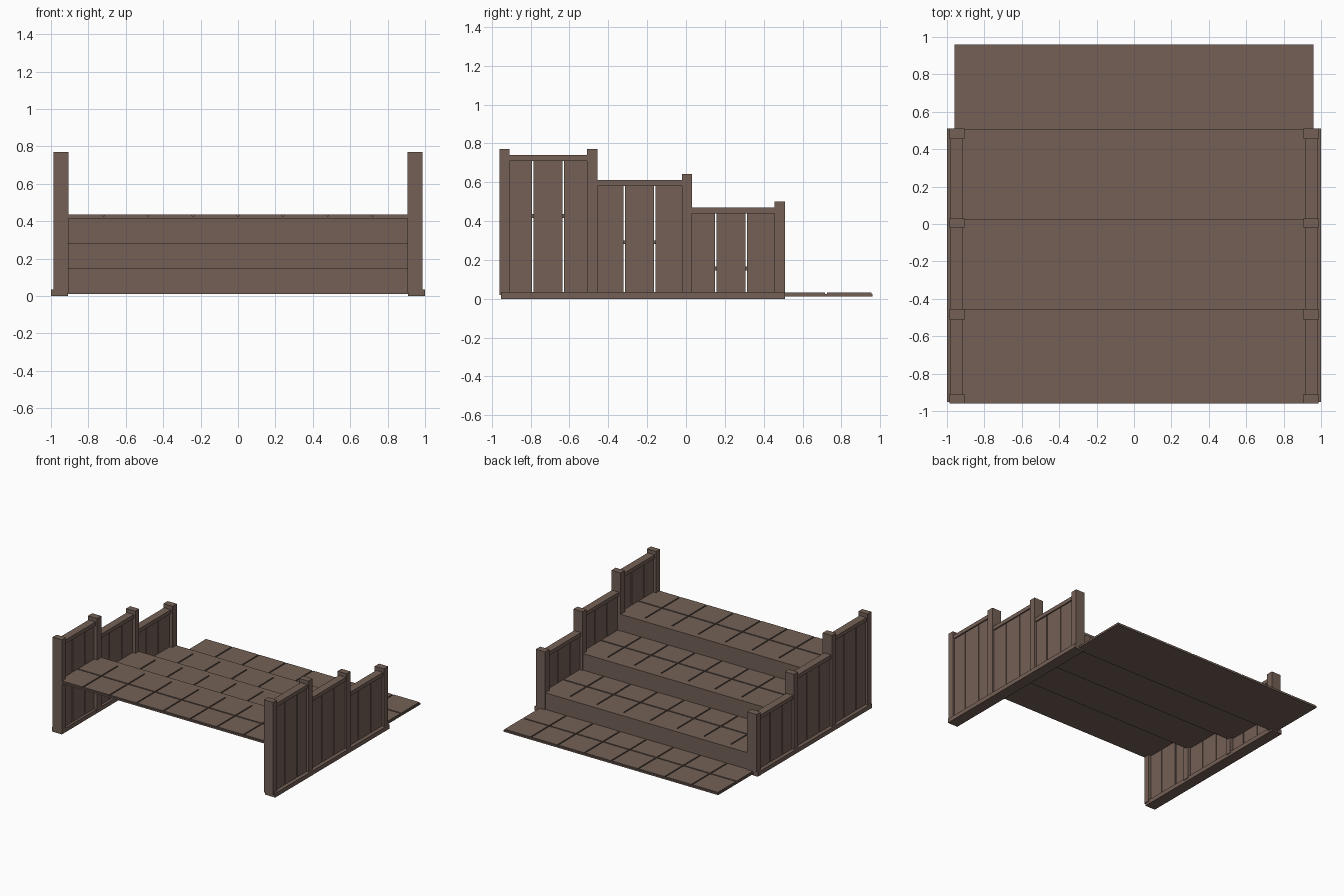
import bpy, bmesh

if "Cube" in bpy.data.objects:
    bpy.data.objects.remove(bpy.data.objects["Cube"])

brown = bpy.data.materials.new("weathered brown wood")
brown.diffuse_color = (0.172, 0.117, 0.093, 1)
brown.use_nodes = True
brown.node_tree.nodes["Principled BSDF"].inputs["Base Color"].default_value = brown.diffuse_color


def boxes(name, items):
    """One object made of boxes given as (x0, x1, y0, y1, z0, z1)."""
    bm = bmesh.new()
    for x0, x1, y0, y1, z0, z1 in items:
        g = bmesh.ops.create_cube(bm, size=1)
        for v in g["verts"]:
            v.co = ((x0 + x1) / 2 + v.co.x * (x1 - x0),
                    (y0 + y1) / 2 + v.co.y * (y1 - y0),
                    (z0 + z1) / 2 + v.co.z * (z1 - z0))
    me = bpy.data.meshes.new(name)
    bm.to_mesh(me)
    bm.free()
    me.materials.append(brown)
    ob = bpy.data.objects.new(name, me)
    bpy.context.collection.objects.link(ob)
    return ob


def mirrored(name, items):
    """Parts on the right side, repeated on the left."""
    return boxes(name, items + [(-b, -a, c, d, e, f) for a, b, c, d, e, f in items])


G = 0.005            # half of the groove between tiles
TILE = 0.24
STEP_Y, STEP_Z = 0.48, 0.1345

# Treads: thin slab with raised square tiles, nosing and riser
for i in range(4):
    top = 0.032 + STEP_Z * (3 - i)
    y0 = -0.96 + STEP_Y * i
    last = i == 3
    y_end = y0 + STEP_Y
    boxes(f"tread_slab_{i + 1}", [(-0.96, 0.96, y0, y_end, top - 0.02, top - 0.008)])
    tiles = []
    for r in range(2):
        a = y0 + TILE * r + G
        b = y0 + TILE * (r + 1) - G
        if r == 1 and not last:
            b = y_end - 0.026
        for c in range(8):
            x = -0.96 + TILE * c
            tiles.append((x + G, x + TILE - G, a, b, top - 0.008, top))
    boxes(f"tread_tiles_{i + 1}", tiles)
    if not last:
        boxes(f"nosing_{i + 1}", [(-0.955, 0.955, y_end - 0.026, y_end + 0.024, top - 0.02, top)])
        boxes(f"riser_{i + 1}", [(-0.955, 0.955, y_end + 0.006, y_end + 0.022,
                                  top - STEP_Z - 0.01, top - 0.02)])

# Side walls: base beam, posts, handrails and planks
mirrored("base_beam", [(0.91, 1.0, -0.952, 0.51, 0.0, 0.034)])

posts = [(-0.96, -0.91, 0.77), (-0.51, -0.455, 0.77), (-0.02, 0.03, 0.642), (0.455, 0.51, 0.50)]
mirrored("post", [(0.905, 0.987, a, b, 0.02, h) for a, b, h in posts])

rail_tops = [0.74, 0.612, 0.47]
mirrored("handrail", [(0.918, 0.98, posts[i][1], posts[i + 1][0], rail_tops[i] - 0.031, rail_tops[i])
                      for i in range(3)])

planks = []
for i in range(3):
    start = -0.945 + 0.471 * i
    for k in range(3):
        a, b = start + 0.157 * k, start + 0.157 * (k + 1)
        planks.append((0.93, 0.97, a + 0.004, b - 0.004, 0.03, rail_tops[i] - 0.03))
mirrored("wall_plank", planks)
